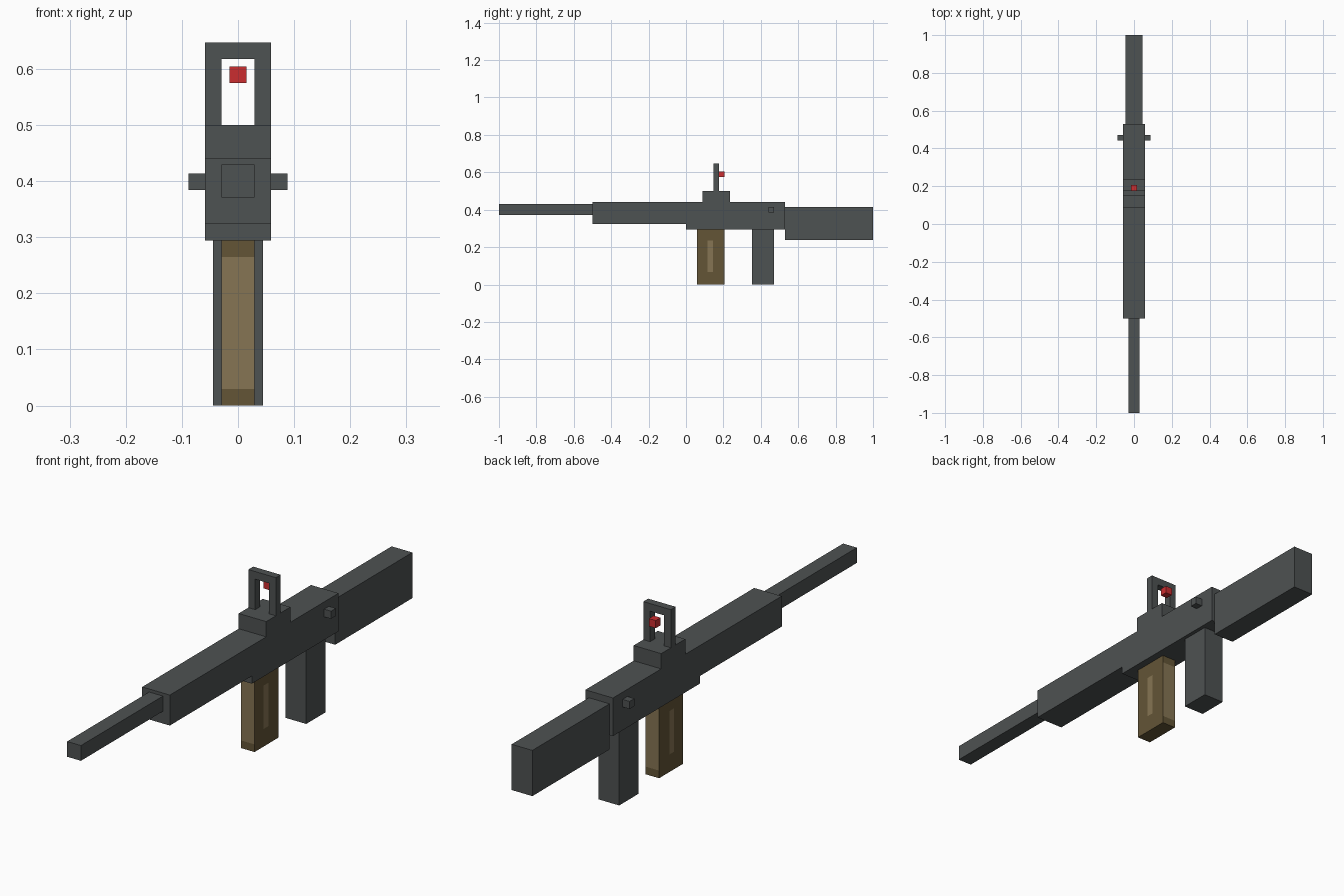
import bpy, bmesh
from mathutils import Vector

cube = bpy.data.objects.get("Cube")
if cube:
    bpy.data.objects.remove(cube, do_unlink=True)

U = 1 / 34  # block unit: the whole length is 68 units


def material(name, rgb):
    m = bpy.data.materials.new(name)
    m.use_nodes = True
    m.diffuse_color = (*rgb, 1)
    bsdf = next(n for n in m.node_tree.nodes if n.type == 'BSDF_PRINCIPLED')
    bsdf.inputs["Base Color"].default_value = (*rgb, 1)
    return m


gray = material("gunmetal gray", (0.076, 0.084, 0.085))
brown = material("dark brown", (0.125, 0.090, 0.037))
tan = material("light brown", (0.240, 0.178, 0.087))
red = material("sight red", (0.600, 0.027, 0.030))


def finish(name, bm, *mats):
    bmesh.ops.recalc_face_normals(bm, faces=bm.faces)
    mesh = bpy.data.meshes.new(name)
    bm.to_mesh(mesh)
    bm.free()
    for m in mats:
        mesh.materials.append(m)
    obj = bpy.data.objects.new(name, mesh)
    bpy.context.collection.objects.link(obj)
    return obj


def prism(name, points, direction, mat):
    """Extrude a flat outline, all in block units."""
    bm = bmesh.new()
    face = bm.faces.new([bm.verts.new(Vector(p) * U) for p in points])
    new = bmesh.ops.extrude_face_region(bm, geom=[face], use_keep_orig=True)["geom"]
    verts = [v for v in new if isinstance(v, bmesh.types.BMVert)]
    bmesh.ops.translate(bm, verts=verts, vec=Vector(direction) * U)
    return finish(name, bm, mat)


def box(name, x, y, z, mat):
    """Box from (low, high) ranges in block units."""
    outline = [(x[0], y[0], z[0]), (x[1], y[0], z[0]), (x[1], y[1], z[0]), (x[0], y[1], z[0])]
    return prism(name, outline, (0, 0, z[1] - z[0]), mat)


# Main body: side profile with a stepped underside
body = [(-17, 11), (0, 11), (0, 10), (18, 10), (18, 15), (-17, 15)]
prism("receiver", [(-2, y, z) for y, z in body], (4, 0, 0), gray)

# Barrel, stock and grip
box("barrel", (-1, 1), (-34, -17), (12.6, 14.6), gray)
box("stock", (-1.5, 1.5), (18, 34), (8.1, 14.1), gray)
box("grip", (-1.5, 1.5), (12, 16), (0, 10), gray)

# Side pins
for side, name in ((1, "left_pin"), (-1, "right_pin")):
    box(name, sorted((2 * side, 3 * side)), (15, 16), (13.05, 14.05), gray)

# Sight: base, open arch and red bead
box("sight_base", (-2, 2), (3, 8), (15, 17), gray)
arch = [(-2, 17), (-1, 17), (-1, 21), (1, 21), (1, 17), (2, 17), (2, 22), (-2, 22)]
prism("sight_arch", [(x, 5, z) for x, z in arch], (0, 1, 0), gray)
box("sight_bead", (-.5, .5), (6, 7), (19.55, 20.55), red)

# Magazine: cut into bands, then coloured by direction and position
magazine = box("magazine", (-1, 1), (2, 7), (0, 10), brown)
magazine.data.materials.append(tan)
bm = bmesh.new()
bm.from_mesh(magazine.data)
cuts = [(1, 3.9), (1, 4.9), (2, 1), (2, 2.3), (2, 8), (2, 9)]
for axis, pos in cuts:
    normal = Vector([float(i == axis) for i in range(3)])
    geom = bm.verts[:] + bm.edges[:] + bm.faces[:]
    bmesh.ops.bisect_plane(bm, geom=geom, plane_co=normal * pos * U, plane_no=normal)
for f in bm.faces:
    c = f.calc_center_median() / U
    end_band = abs(f.normal.y) > .9 and 1 < c.z < 9
    side_slot = abs(f.normal.x) > .9 and 3.9 < c.y < 4.9 and 2.3 < c.z < 8
    f.material_index = int(end_band or side_slot)
bm.to_mesh(magazine.data)
bm.free()
